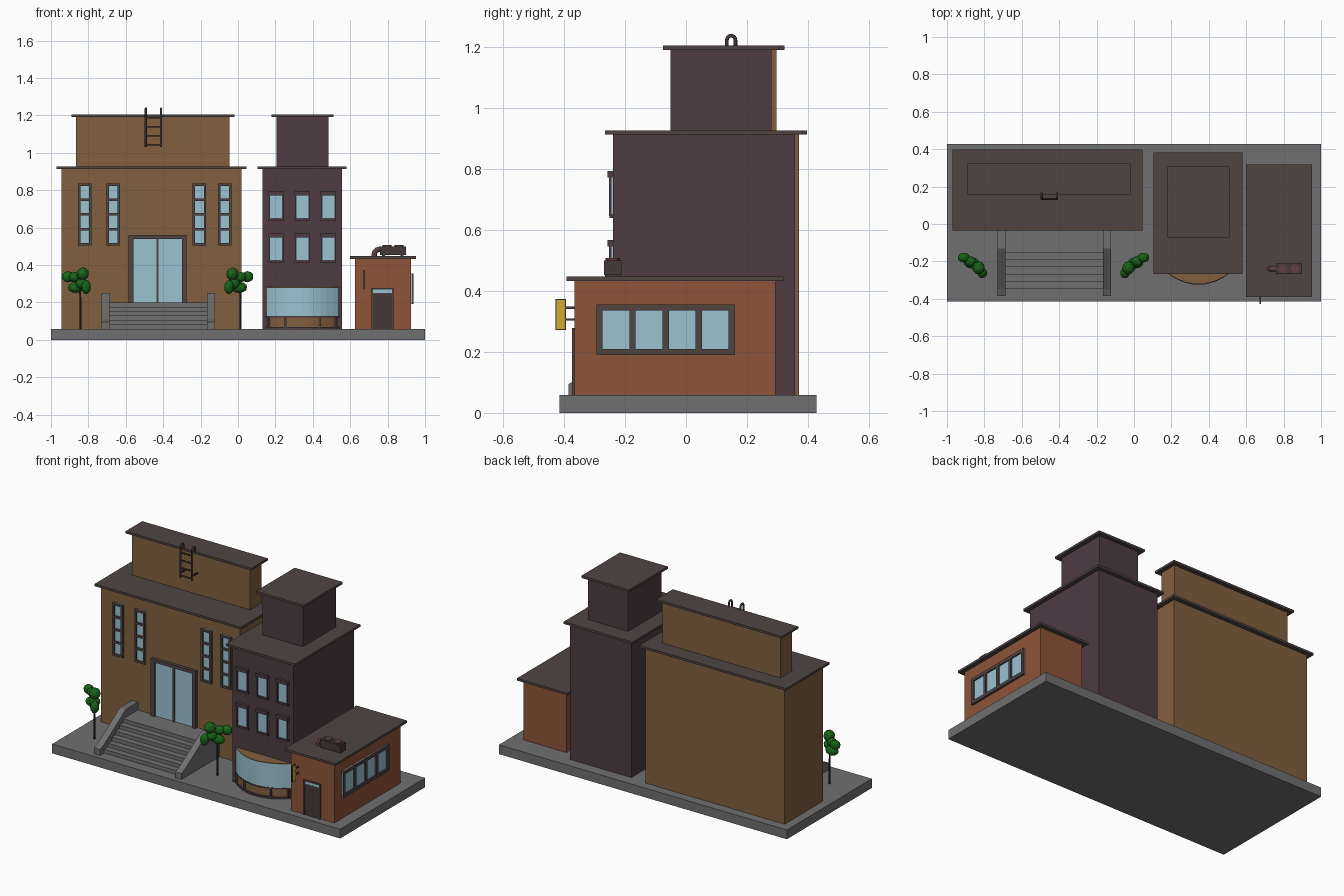
import bpy, bmesh, math
from mathutils import Matrix, Vector

if "Cube" in bpy.data.objects:
    bpy.data.objects.remove(bpy.data.objects["Cube"])


def mat(name, r, g, b):
    m = bpy.data.materials.new(name)
    m.diffuse_color = (r, g, b, 1)
    m.use_nodes = True
    m.node_tree.nodes["Principled BSDF"].inputs["Base Color"].default_value = m.diffuse_color
    return m


BROWN = mat("tan_wall", .22, .115, .05)
PURPLE = mat("purple_wall", .075, .045, .055)
BRICK = mat("brick_wall", .27, .09, .04)
ROOF = mat("roof_trim", .08, .06, .055)
GLASS = mat("glass", .33, .54, .64)
STONE = mat("stone", .16, .16, .165)
METAL = mat("dark_metal", .06, .04, .04)
RED = mat("fan_red", .12, .05, .05)
LEAF = mat("leaf", .01, .13, .01)
TRUNK = mat("trunk", .02, .02, .015)
YELLOW = mat("sign_yellow", .65, .4, .03)


def finish(name, bm, m):
    me = bpy.data.meshes.new(name)
    bmesh.ops.recalc_face_normals(bm, faces=bm.faces)
    bm.to_mesh(me)
    bm.free()
    me.materials.append(m)
    o = bpy.data.objects.new(name, me)
    bpy.context.collection.objects.link(o)
    return o


def boxes(name, lst, m, xf=Matrix()):
    """Each box is x0, x1, y0, y1, z0, z1."""
    bm = bmesh.new()
    for x0, x1, y0, y1, z0, z1 in lst:
        t = Matrix.Translation(((x0 + x1) / 2, (y0 + y1) / 2, (z0 + z1) / 2))
        s = Matrix.Diagonal((x1 - x0, y1 - y0, z1 - z0, 1))
        bmesh.ops.create_cube(bm, size=1, matrix=xf @ t @ s)
    return finish(name, bm, m)


def prism(name, pts, vec, m):
    """Extrude a closed outline along vec."""
    bm = bmesh.new()
    f = bm.faces.new([bm.verts.new(p) for p in pts])
    r = bmesh.ops.extrude_face_region(bm, geom=[f])
    bmesh.ops.translate(bm, vec=vec, verts=[v for v in r["geom"] if isinstance(v, bmesh.types.BMVert)])
    return finish(name, bm, m)


def tube(name, pts, r, m):
    cu = bpy.data.curves.new(name, "CURVE")
    cu.dimensions = "3D"
    cu.bevel_depth, cu.bevel_resolution, cu.use_fill_caps = r, 2, True
    sp = cu.splines.new("POLY")
    sp.points.add(len(pts) - 1)
    for p, c in zip(sp.points, pts):
        p.co = (*c, 1)
    cu.materials.append(m)
    o = bpy.data.objects.new(name, cu)
    bpy.context.collection.objects.link(o)


def window(name, x0, x1, z0, z1, y, cols, rows, b, d, m=ROOF, xf=Matrix()):
    """Framed glazing on a wall at y, frame width b and depth d."""
    boxes(name + "_glass", [(x0, x1, y - d * .4, y, z0, z1)], GLASS, xf)
    bars = []
    for i in range(cols + 1):
        x = x0 + (x1 - x0 - b) * i / cols
        bars.append((x, x + b, y - d, y, z0, z1))
    for i in range(rows + 1):
        z = z0 + (z1 - z0 - b) * i / rows
        bars.append((x0, x1, y - d, y, z, z + b))
    boxes(name + "_frame", bars, m, xf)


def block(name, x0, x1, y0, y1, z0, z1, m, lip=.026):
    boxes(name + "_walls", [(x0, x1, y0, y1, z0, z1)], m)
    boxes(name + "_roof", [(x0 - lip, x1 + lip, y0 - lip, y1 + lip, z1, z1 + .014)], ROOF)


# Ground slab and building volumes
boxes("ground_slab", [(-1, 1, -.415, .428, 0, .058)], STONE)
block("hall", -.945, .02, -.01, .371, .058, .912, BROWN)
block("hall_upper", -.865, -.045, .185, .297, .926, 1.19, BROWN)
block("tower", .13, .555, -.24, .357, .058, .912, PURPLE)
block("tower_upper", .205, .485, -.05, .281, .926, 1.19, PURPLE)
block("shop", .625, .925, -.365, .293, .058, .433, BRICK)

# Hall windows and entrance
for i, x in enumerate((-.856, -.703, -.242, -.107)):
    window(f"hall_window_{i}", x, x + .072, .505, .835, -.01, 1, 4, .013, .015)
boxes("entrance_glass", [(-.575, -.285, -.018, -.01, .2, .55)], GLASS)
boxes("entrance_frame", [(-.585, -.56, -.03, -.01, .2, .56), (-.3, -.275, -.03, -.01, .2, .56),
                         (-.585, -.275, -.03, -.01, .54, .56), (-.436, -.424, -.025, -.01, .2, .55)], ROOF)

# Steps and sloping side walls
prof = [(-.01, .058)]
for i in range(6):
    y, z = -.345 + i * .038, .058 + i * .0237
    prof += [(y, z), (y, z + .0237)]
prof += [(-.01, .2)]
prism("entrance_steps", [(-.695, y, z) for y, z in prof], (.535, 0, 0), STONE)
rail = [(-.01, .058), (-.385, .058), (-.385, .095), (-.35, .11), (-.13, .25), (-.01, .25)]
for side, x in (("left", -.73), ("right", -.165)):
    prism(f"step_wall_{side}", [(x, y, z) for y, z in rail], (.042, 0, 0), STONE)

# Tower windows with projecting lintels and sills
for r, z in enumerate((.42, .645)):
    for c, x in enumerate((.166, .306, .445)):
        window(f"tower_window_{r}_{c}", x, x + .076, z, z + .138, -.24, 1, 1, .006, .012, PURPLE)
        boxes(f"tower_lintel_{r}_{c}", [(x - .003, x + .079, -.258, -.24, z + .126, z + .147),
                                        (x - .003, x + .079, -.25, -.24, z - .006, z + .006)], PURPLE)


# Curved bay window
def bay(half, sag, z, n=12):
    return [(.345 + half * t, -.24 - sag * (1 - t * t), z) for t in (i * 2 / n - 1 for i in range(n + 1))]


prism("bay_plinth", bay(.197, .085, .058), (0, 0, .01), PURPLE)
prism("bay_panels", bay(.188, .074, .068), (0, 0, .05), BROWN)
prism("bay_sill", bay(.195, .082, .118), (0, 0, .008), PURPLE)
prism("bay_glass", bay(.192, .08, .126), (0, 0, .15), GLASS)
prism("bay_cap", bay(.194, .082, .276), (0, 0, .005), BROWN)
posts = []
for t in (-.95, -.48, .48, .95):
    x, y = .345 + .188 * t, -.24 - .074 * (1 - t * t)
    posts.append((x - .006, x + .006, y - .007, y + .012, .068, .12))
boxes("bay_posts", posts, PURPLE)

# Shop door and transom
boxes("shop_door", [(.719, .826, -.369, -.365, .058, .25)], METAL)
boxes("shop_transom", [(.719, .826, -.369, -.365, .25, .272)], GLASS)
boxes("shop_door_frame", [(.714, .722, -.374, -.365, .058, .278), (.823, .831, -.374, -.365, .058, .278),
                          (.714, .831, -.374, -.365, .27, .278), (.714, .831, -.372, -.365, .245, .251)], ROOF)

# Shop side window, built facing front then turned to the right wall
turn = Matrix.Rotation(math.radians(90), 4, "Z")
window("shop_side_window", -.293, .16, .19, .355, -.925, 4, 1, .02, .014, ROOF, turn)

# Hanging sign with brackets
boxes("sign_board", [(.67, .68, -.424, -.397, .275, .37)], YELLOW)
boxes("sign_rim", [(.672, .678, -.428, -.393, .271, .374)], ROOF)
boxes("sign_brackets", [(.672, .678, -.4, -.365, z, z + .007) for z in (.303, .341)], METAL)

# Rooftop cooling unit with two fans and a bent pipe
boxes("cooling_unit", [(.758, .898, -.268, -.212, .452, .5)], METAL)
boxes("cooling_unit_feet", [(x, x + .015, -.265, -.215, .446, .453) for x in (.77, .87)], METAL)
bm = bmesh.new()
for x in (.797, .862):
    bmesh.ops.create_cone(bm, cap_ends=True, segments=20, radius1=.024, radius2=.024, depth=.01,
                          matrix=Matrix.Translation((x, -.24, .502)))
finish("cooling_fans", bm, RED)
arc = [(.758 - .03 * math.sin(a), -.24, .454 + .03 * math.cos(a)) for a in (i * math.pi / 12 for i in range(7))]
tube("cooling_pipe", [(.775, -.24, .484)] + arc + [(.728, -.24, .445)], .014, RED)

# Roof ladder with rails hooking over the parapet
hook = [(.148 - .014 * math.cos(a), 1.222 + .014 * math.sin(a)) for a in (i * math.pi / 8 for i in range(9))]
path = [(.134, 1.03)] + hook + [(.162, 1.2)]
for side, x in (("left", -.493), ("right", -.412)):
    tube(f"ladder_rail_{side}", [(x, y, z) for y, z in path], .006, METAL)
    boxes(f"ladder_bracket_{side}", [(x - .004, x + .004, .134, .186, 1.055, 1.063)], METAL)
for i in range(4):
    z = 1.043 + i * .048
    tube(f"ladder_rung_{i}", [(-.493, .134, z), (-.412, .134, z)], .005, METAL)

# Two mirrored trees
blobs = [(-.91, -.18, .337, .033, .026, .03), (-.875, -.2, .335, .03, .028, .028),
         (-.83, -.235, .352, .033, .035, .035), (-.812, -.262, .282, .026, .028, .038),
         (-.868, -.208, .28, .042, .03, .03), (-.835, -.23, .3, .035, .03, .03)]
for side, sx, ox, tx in (("left", 1, 0, -.842), ("right", -1, -.86, .012)):
    bm = bmesh.new()
    for x, y, z, a, b, c in blobs:
        bmesh.ops.create_icosphere(bm, subdivisions=2, radius=1, matrix=Matrix.Translation(
            (sx * x + ox, y, z)) @ Matrix.Diagonal((a, b, c, 1)))
    finish(f"tree_leaves_{side}", bm, LEAF)
    tube(f"tree_trunk_{side}", [(tx, -.22, .055), (tx, -.22, .2), (tx - sx * .004, -.225, .3)], .005, TRUNK)
